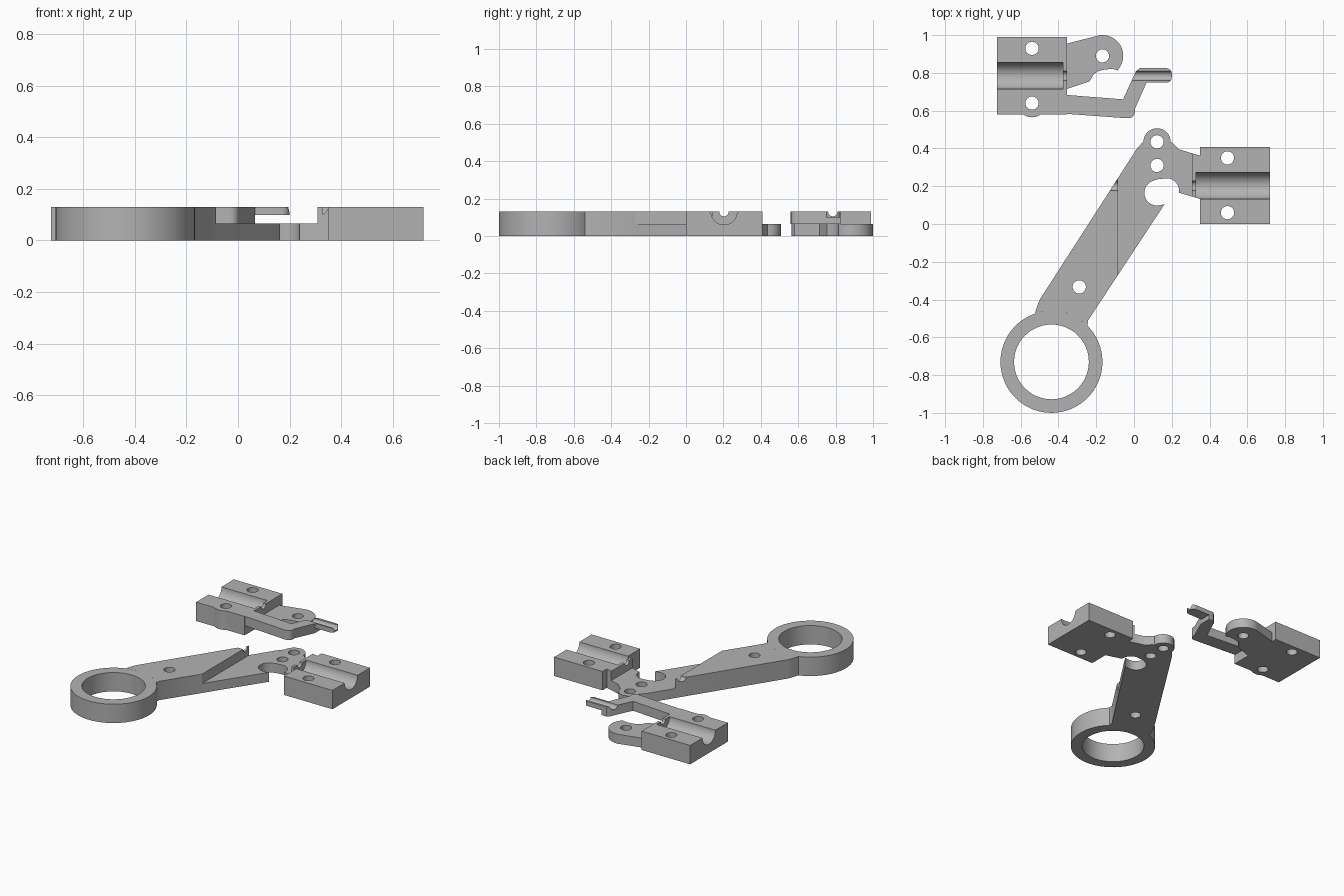
import bpy, bmesh, math

cube = bpy.data.objects.get("Cube")
if cube:
    bpy.data.objects.remove(cube, do_unlink=True)

FULL, HALF = 0.13, 0.065
BORE, SLOT, HOLE = 0.07, 0.025, 0.035

grey = bpy.data.materials.new("plain grey")
grey.use_nodes = True
colour = (0.45, 0.45, 0.45, 1)
grey.diffuse_color = colour
grey.node_tree.nodes["Principled BSDF"].inputs["Base Color"].default_value = colour


def arc(cx, cy, r, start, end, steps=16):
    """Points on an arc, angles in degrees."""
    angles = [math.radians(start + (end - start) * i / steps) for i in range(steps + 1)]
    return [(cx + r * math.cos(a), cy + r * math.sin(a)) for a in angles]


def plate(name, outline, z0, z1):
    """Extrude a flat outline from z0 to z1."""
    bm = bmesh.new()
    face = bm.faces.new([bm.verts.new((x, y, z0)) for x, y in outline])
    new = bmesh.ops.extrude_face_region(bm, geom=[face])["geom"]
    verts = [v for v in new if isinstance(v, bmesh.types.BMVert)]
    bmesh.ops.translate(bm, verts=verts, vec=(0, 0, z1 - z0))
    bmesh.ops.recalc_face_normals(bm, faces=bm.faces)
    mesh = bpy.data.meshes.new(name)
    bm.to_mesh(mesh)
    bm.free()
    obj = bpy.data.objects.new(name, mesh)
    bpy.context.collection.objects.link(obj)
    mesh.materials.append(grey)
    return obj


def box(x0, x1, y0, y1):
    return [(x0, y0), (x1, y0), (x1, y1), (x0, y1)]


def hole(x, y, r=HOLE):
    """Vertical round cutter."""
    bpy.ops.mesh.primitive_cylinder_add(vertices=48, radius=r, depth=1, location=(x, y, 0))
    return bpy.context.object


def groove(x0, x1, y, r):
    """Horizontal round cutter centred on the top surface."""
    bpy.ops.mesh.primitive_cylinder_add(vertices=48, radius=r, depth=x1 - x0,
                                        location=((x0 + x1) / 2, y, FULL),
                                        rotation=(0, math.pi / 2, 0))
    return bpy.context.object


def finish(obj, cutters=()):
    """Apply the cuts and shade curved walls smooth."""
    for cutter in cutters:
        cutter.hide_render = True
        bpy.context.view_layer.objects.active = obj
        mod = obj.modifiers.new("cut", "BOOLEAN")
        mod.operation, mod.solver, mod.object = "DIFFERENCE", "EXACT", cutter
        bpy.ops.object.modifier_apply(modifier=mod.name)
        bpy.data.objects.remove(cutter, do_unlink=True)
    bpy.ops.object.select_all(action="DESELECT")
    obj.select_set(True)
    bpy.context.view_layer.objects.active = obj
    bpy.ops.object.shade_smooth_by_angle(angle=math.radians(30))


# Upper clamp block with a rounded boss around its front hole
ax, ay = -0.54, 0.785
outline = [(-0.725, 0.58)] + arc(ax, 0.64, 0.075, 233, 307) + \
    [(-0.355, 0.58), (-0.355, 0.99), (-0.725, 0.99)]
finish(plate("upper_clamp_block", outline, 0, FULL),
       [groove(-0.8, -0.375, ay, BORE), groove(-0.4, -0.3, ay, SLOT),
        hole(ax, 0.93), hole(ax, 0.64)])

# Hooked tongue of the upper clamp
outline = [(-0.355, 0.715), (-0.235, 0.755), (-0.217, 0.788), (-0.195, 0.807),
           (-0.164, 0.816), (-0.115, 0.822), (-0.085, 0.812)] + \
    arc(-0.167, 0.89, 0.11, -42, 110, 24) + [(-0.355, 0.955)]
finish(plate("upper_hook_tongue", outline, 0, HALF), [hole(-0.167, 0.89)])

# Cranked finger with a thin grooved tip
finger = [(-0.355, 0.583), (-0.04, 0.56)] + arc(-0.03, 0.595, 0.035, -80, 0, 8) + \
    [(0.005, 0.61), (0.065, 0.745), (0.065, 0.825), (0.03, 0.825), (0.01, 0.808),
     (-0.058, 0.66), (-0.355, 0.683)]
finish(plate("cranked_finger", finger, HALF, FULL), [groove(-0.02, 0.1, ay, SLOT)])
tip = [(0.065, 0.748)] + arc(0.17, 0.778, 0.03, -90, 0, 8) + \
    arc(0.17, 0.795, 0.03, 0, 90, 8) + [(0.065, 0.825)]
finish(plate("finger_tip", tip, 0.098, FULL), [groove(0.05, 0.3, ay, SLOT)])

# Lower clamp block with its narrowed neck
bx, by = 0.495, 0.203
outline = [(0.72, 0), (0.72, 0.408), (0.35, 0.408), (0.35, 0.362), (0.308, 0.374),
           (0.308, 0.145), (0.35, 0.133), (0.35, 0)]
finish(plate("lower_clamp_block", outline, 0, FULL),
       [groove(0.328, 0.8, by, BORE), groove(0.25, 0.35, by, SLOT),
        hole(bx, 0.35), hole(bx, 0.06)])

# Low hooked end of the lever, wrapped around an open socket
split = -0.085
outline = [(split, -0.27), (0.162, 0.105), (0.14, 0.1)] + \
    arc(0.122, 0.165, 0.067, 270, 120, 16) + [(0.12, 0.236)] + \
    arc(0.172, 0.175, 0.067, 90, -8, 12) + \
    [(0.308, 0.145), (0.308, 0.374), (0.24, 0.395), (0.205, 0.43)] + \
    arc(0.122, 0.435, 0.072, 0, 180, 20) + [(0.043, 0.43), (0.016, 0.4), (split, 0.243)]
finish(plate("lever_hook_end", outline, 0, HALF),
       [hole(0.122, 0.435), hole(0.122, 0.31)])

# Full-height lever arm, meeting the ring along its rim
rx, ry, ring_r = -0.437, -0.73, 0.27
outline = arc(rx, ry, ring_r, 109, 45, 16) + \
    [(-0.243, -0.51), (split, -0.27), (split, 0.243), (-0.497, -0.397), (-0.508, -0.42)]
finish(plate("lever_arm", outline, 0, FULL),
       [hole(-0.29, -0.333), groove(-0.3, 0, by, SLOT)])

# Finger ring
finish(plate("finger_ring", arc(rx, ry, ring_r, 0, 354, 59), 0, FULL),
       [hole(rx, ry, 0.198)])
